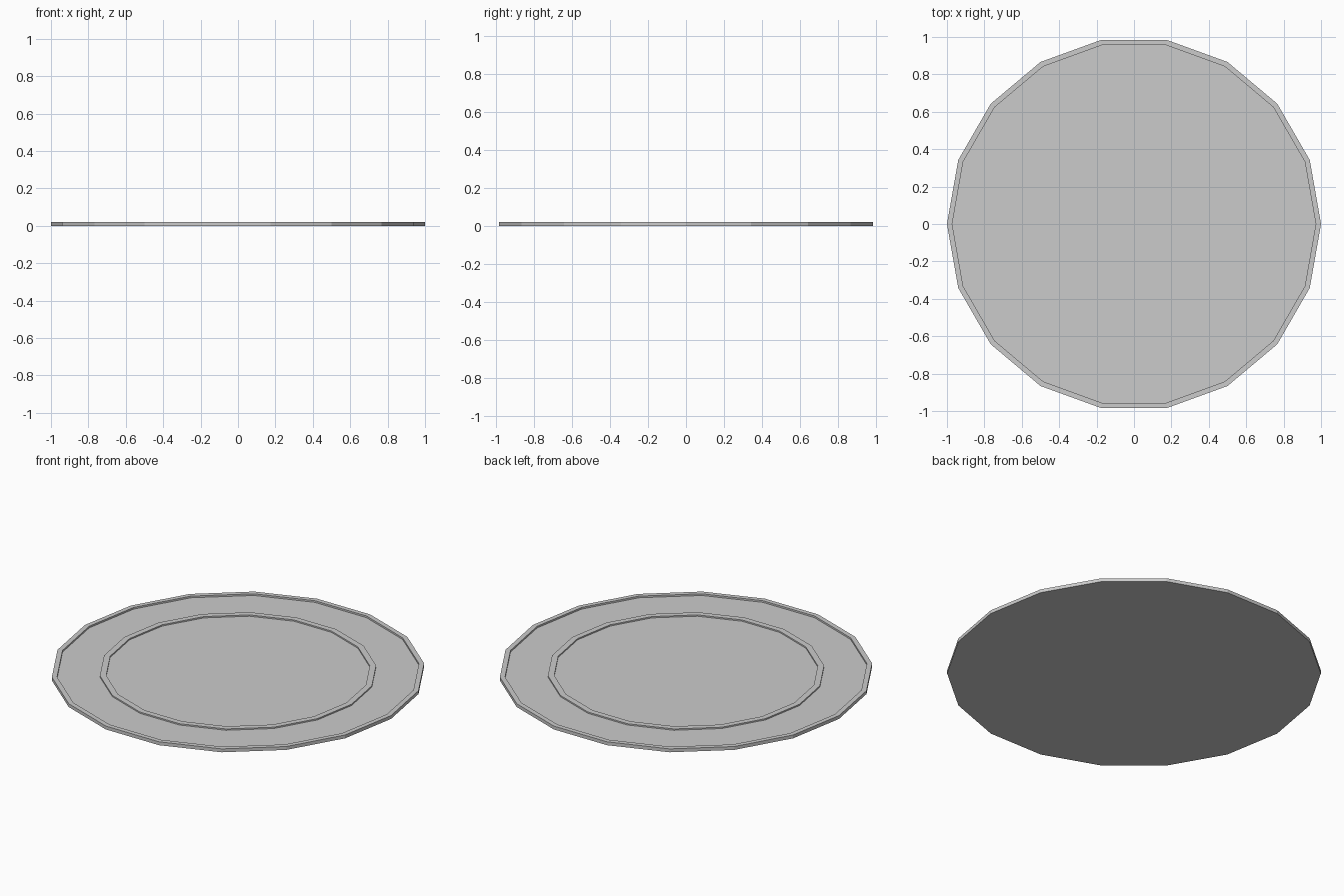
import bpy, bmesh
from math import cos, sin, tau

if "Cube" in bpy.data.objects:
    bpy.data.objects.remove(bpy.data.objects["Cube"])

SIDES = 18

# Half section from the underside edge to the centre: (radius, height)
PROFILE = [
    (1.0, 0.0), (1.0, 0.02),        # outer wall
    (0.972, 0.02), (0.972, 0.01),   # raised rim
    (0.742, 0.01), (0.742, 0.018),  # outer floor, ring wall
    (0.708, 0.018), (0.708, 0.01),  # raised inner ring
]


def revolve(name, profile, sides):
    bm = bmesh.new()
    loops = [[bm.verts.new((r * cos(tau * i / sides), r * sin(tau * i / sides), z))
              for i in range(sides)] for r, z in profile]
    for a, b in zip(loops, loops[1:]):
        for i in range(sides):
            j = (i + 1) % sides
            bm.faces.new((a[i], a[j], b[j], b[i]))
    # Flat underside and flat centre
    bm.faces.new(loops[0][::-1])
    bm.faces.new(loops[-1])
    bmesh.ops.recalc_face_normals(bm, faces=bm.faces)
    mesh = bpy.data.meshes.new(name)
    bm.to_mesh(mesh)
    bm.free()
    obj = bpy.data.objects.new(name, mesh)
    bpy.context.collection.objects.link(obj)
    return obj


# Low-poly plate with a rim and an inner ring
revolve("plate", PROFILE, SIDES)
